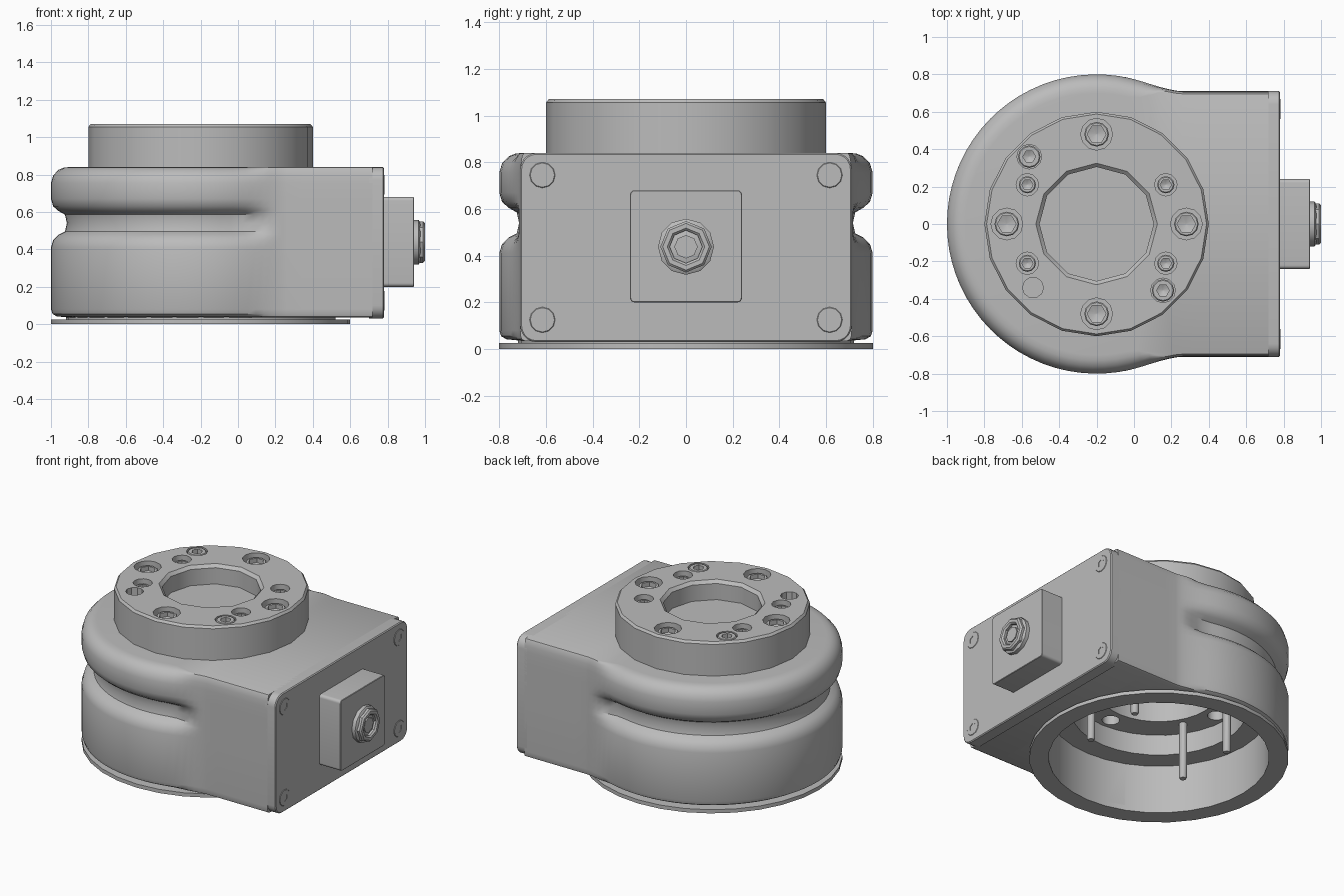
import bpy, bmesh
from math import sin, cos, pi, radians
from mathutils import Matrix, Vector

if "Cube" in bpy.data.objects:
    bpy.data.objects.remove(bpy.data.objects["Cube"])

grey = bpy.data.materials.new("machined_grey")
grey.use_nodes = True
grey.diffuse_color = (0.5, 0.5, 0.5, 1)
grey.node_tree.nodes["Principled BSDF"].inputs["Base Color"].default_value = (0.5, 0.5, 0.5, 1)

CX = -0.2                                   # axis of the round housing
TO_X = Matrix.Rotation(pi / 2, 4, 'Y')      # turns a z-axis part to point along +x


def finish(name, bm, matrix=None):
    if matrix:
        bm.transform(matrix)
    bmesh.ops.recalc_face_normals(bm, faces=bm.faces)
    mesh = bpy.data.meshes.new(name)
    bm.to_mesh(mesh)
    bm.free()
    mesh.materials.append(grey)
    obj = bpy.data.objects.new(name, mesh)
    bpy.context.collection.objects.link(obj)
    return obj


def skin(name, rings, matrix=None, loop=False):
    """Join equal rings of points; cap the ends, or close the last ring to the first."""
    bm = bmesh.new()
    rows = [[bm.verts.new(p) for p in ring] for ring in rings]
    for a, b in zip(rows, rows[1:] + ([rows[0]] if loop else [])):
        for i in range(len(a)):
            j = (i + 1) % len(a)
            bm.faces.new((a[i], a[j], b[j], b[i]))
    if not loop:
        bm.faces.new(rows[0])
        bm.faces.new(rows[-1])
    return finish(name, bm, matrix)


def circle(r, z, n):
    return [(r * cos(2 * pi * i / n), r * sin(2 * pi * i / n), z) for i in range(n)]


def hexagon(r, z):
    """Hexagon with a point in the middle of each side, to match a 12-point circle."""
    return [(x * f, y * f, z) for (x, y, _), f in
            zip(circle(r, z, 12), (1, cos(pi / 6)) * 6)]


def lathe(name, profile, n, matrix=None, loop=False):
    return skin(name, [circle(r, z, n) for r, z in profile], matrix, loop)


def at(x, y, z=0):
    return Matrix.Translation((x, y, z))


def screw(name, r, socket, height, matrix):
    skin(name, [circle(r, -height, 12), circle(r, -0.006, 12), circle(r - 0.006, 0, 12),
                hexagon(socket, 0), hexagon(socket, -0.03), hexagon(0.003, -0.045)], matrix)


def activate(obj):
    bpy.ops.object.select_all(action='DESELECT')
    obj.select_set(True)
    bpy.context.view_layer.objects.active = obj


def cut(obj, cutter):
    mod = obj.modifiers.new("cut", 'BOOLEAN')
    mod.operation = 'DIFFERENCE'
    mod.solver = 'EXACT'
    mod.object = cutter
    activate(obj)
    bpy.ops.object.modifier_apply(modifier=mod.name)
    bpy.data.objects.remove(cutter)


def rounded_block(name, x0, x1, half_y, z0, z1, r, bevel=0.006):
    """Block along x with rounded corners in the y-z plane."""
    def ring(x, d):
        pts = []
        for k, (sy, sz) in enumerate(((1, 1), (-1, 1), (-1, -1), (1, -1))):
            cy = sy * (half_y - r)
            cz = z1 - r if sz > 0 else z0 + r
            for s in range(6):
                a = (k + s / 5) * pi / 2
                pts.append((x, cy + (r - d) * cos(a), cz + (r - d) * sin(a)))
        return pts
    return skin(name, [ring(x0, 0), ring(x1 - bevel, 0), ring(x1, bevel)])


# Housing: round body blending into a square rear, with a groove that fades out
half = [(0.72, 0.71), (0.5, 0.71), (0.34, 0.71)]
a0 = radians(72)
start, ctrl, end = Vector((0.26, 0.71)), Vector((0.2, 0.71)), Vector((CX + 0.8 * cos(a0), 0.8 * sin(a0)))
for s in range(7):
    t = s / 6
    half.append(tuple(start * (1 - t) ** 2 + ctrl * 2 * t * (1 - t) + end * t * t))
for s in range(1, 22):
    a = a0 + (pi - a0) * s / 22
    half.append((CX + 0.8 * cos(a), 0.8 * sin(a)))
outline = half + [(CX - 0.8, 0)] + [(x, -y) for x, y in reversed(half)]


def housing_ring(inset, z, keep):
    ring = []
    for i, (x, y) in enumerate(outline):
        t = min(1, max(0, (0.22 - x) / 0.22))
        fade = max(keep, t * t * (3 - 2 * t))
        p = Vector(outline[max(i - 1, 0)])
        q = Vector(outline[min(i + 1, len(outline) - 1)])
        d = (q - p).normalized()
        ring.append((x - d.y * inset * fade, y + d.x * inset * fade, z))
    return ring


lower = [(0.1, 0.035), (0.03, 0.042), (0.008, 0.055), (0, 0.08)]
groove = [(0, 0.41), (0.012, 0.45), (0.04, 0.478), (0.075, 0.495), (0.085, 0.54),
          (0.075, 0.585), (0.04, 0.605), (0.012, 0.63), (0, 0.67)]
upper = [(0, 0.755), (0.012, 0.795), (0.04, 0.825), (0.07, 0.837), (0.1, 0.84)]
housing = skin("housing", [housing_ring(d, z, 0.2) for d, z in lower]
               + [housing_ring(d, z, 0) for d, z in groove]
               + [housing_ring(d, z, 0.2) for d, z in upper])

# Stepped recess under the housing, and its through holes
cut(housing, lathe("recess_cutter", [(0.68, -0.1), (0.68, 0.33), (0.54, 0.33), (0.54, 0.47),
                                     (0.37, 0.47), (0.37, 0.78)], 32, at(CX, 0)))
cardinal = [(0.48, 0), (0, 0.48), (-0.48, 0), (0, -0.48)]
for x, y in cardinal:
    cut(housing, lathe("hole_cutter", [(0.055, 0.4), (0.055, 0.7)], 12, at(CX + x * 0.96, y * 0.96)))

# Base ring and the narrower seat above it
lathe("base_ring", [(0.68, 0), (0.8, 0), (0.8, 0.025), (0.68, 0.025)], 32, at(CX, 0), True)
lathe("base_seat", [(0.68, 0.02), (0.72, 0.02), (0.72, 0.05), (0.68, 0.05)], 32, at(CX, 0), True)

# Output flange with central bore
flange = lathe("output_flange", [(0.6, 0.8), (0.6, 1.055), (0.588, 1.07)], 20, at(CX, 0))
cut(flange, lathe("bore_cutter", [(0.305, 0.94), (0.305, 1.05), (0.335, 1.08)], 12, at(CX, 0)))

# Flange fasteners: counterbore, then the screw sitting inside it
diagonal = [(sx * 0.37, sy * 0.21) for sx in (1, -1) for sy in (1, -1)]
dowels = [(-0.36, 0.36), (0.355, -0.355)]
fasteners = [("large_flange_screw", cardinal, 0.085, 0.066, 0.05, 1.05),
             ("small_flange_screw", diagonal, 0.06, 0.046, 0.03, 1.045),
             ("flange_dowel", dowels, 0.066, 0.06, 0.034, 1.069)]
for name, spots, bore, head, socket, top in fasteners:
    for x, y in spots:
        cut(flange, lathe("counterbore_cutter", [(bore, 0.97), (bore, 1.1)], 12, at(CX + x, y)))
        screw(name, head, socket, top - 0.96, at(CX + x, y, top))
cut(flange, lathe("plain_hole_cutter", [(0.056, 0.95), (0.056, 1.1)], 10, at(CX - 0.34, -0.34)))

# Screw shanks hanging into the recess
for x, y in diagonal:
    lathe("screw_shank", [(0.02, 0.08), (0.025, 0.09), (0.025, 0.55)], 10, at(CX + x, y))

# Rear cover plate with corner screws
rounded_block("cover_plate", 0.7, 0.78, 0.71, 0.03, 0.84, 0.07)
for y in (-0.615, 0.615):
    for z in (0.125, 0.745):
        screw("cover_screw", 0.058, 0.027, 0.02, at(0.783, y, z) @ TO_X)

# Connector block, nut and socket
rounded_block("connector_block", 0.77, 0.94, 0.24, 0.2, 0.68, 0.02, 0.003)
AXIS = at(0, 0, 0.438) @ TO_X
lathe("connector_nut", [(0.12, 0.93), (0.12, 0.965), (0.105, 0.975)], 12, AXIS)
lathe("connector_socket", [(0.11, 0.96), (0.11, 0.99), (0.1, 1.0), (0.08, 1.0),
                           (0.07, 0.99), (0.07, 0.965)], 8, AXIS)
lathe("connector_core", [(0.05, 0.96), (0.05, 0.985)], 8, AXIS)

# Smooth shading with sharp edges kept
for obj in list(bpy.context.scene.objects):
    if obj.type == 'MESH' and obj.data.materials and obj.data.materials[0] == grey:
        activate(obj)
        bpy.ops.object.shade_smooth_by_angle(angle=radians(35))
